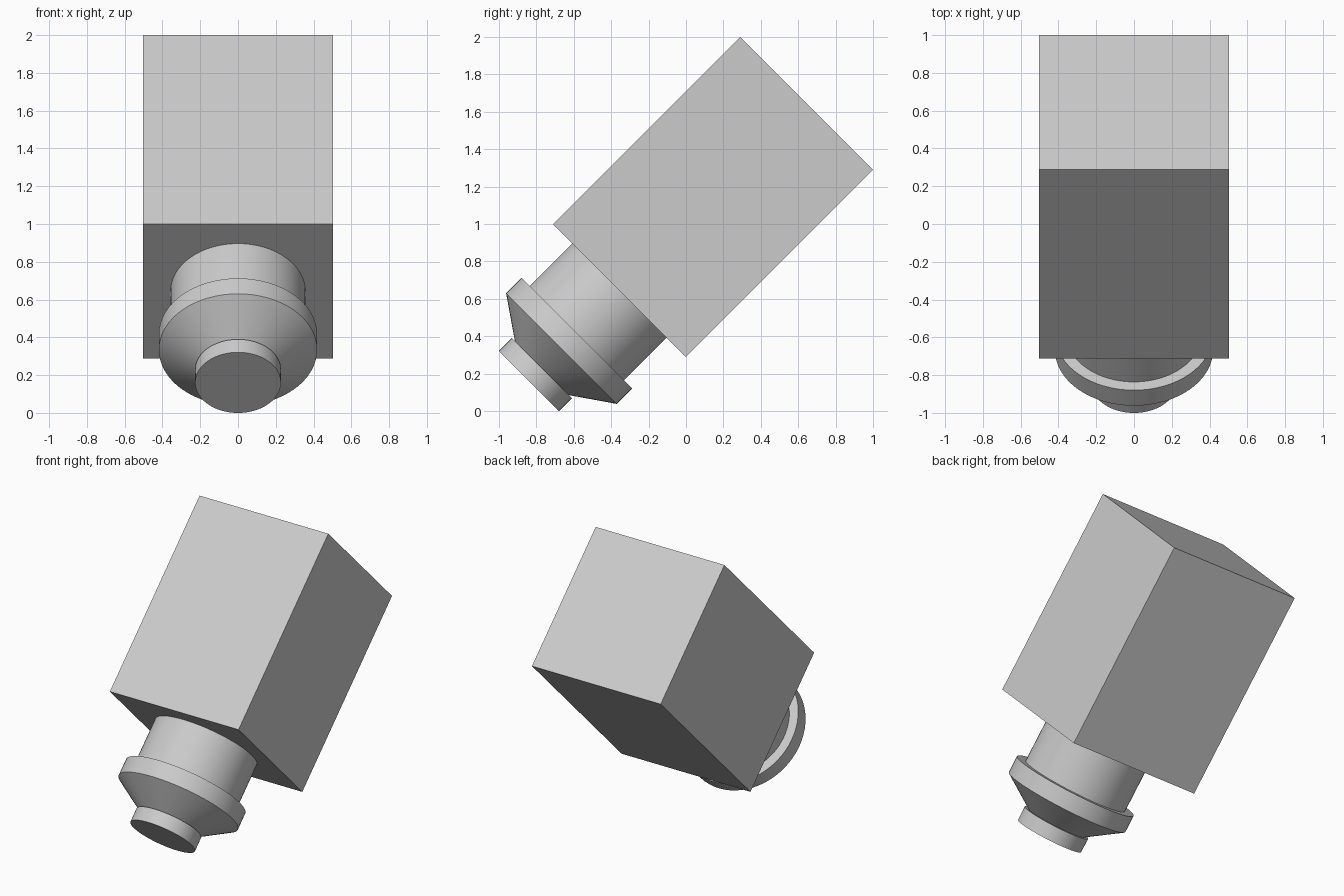
import bpy
import bmesh
from math import pi
from mathutils import Matrix

cube = bpy.data.objects.get("Cube")
if cube:
    bpy.data.objects.remove(cube, do_unlink=True)

grey = bpy.data.materials.new("light grey")
grey.use_nodes = True
colour = (0.6, 0.6, 0.6, 1)
grey.diffuse_color = colour
grey.node_tree.nodes["Principled BSDF"].inputs["Base Color"].default_value = colour

# Local z runs from the body's mounting face out through the nozzle, tilted down to the front
WIDTH, LENGTH = 1.005, 1.415
TILT = Matrix.Translation((0, -0.356, 0.644)) @ Matrix.Rotation(pi * 0.75, 4, "X")


def finish(name, bm):
    """Turn a bmesh into a tilted grey object."""
    bmesh.ops.recalc_face_normals(bm, faces=bm.faces)
    mesh = bpy.data.meshes.new(name)
    bm.to_mesh(mesh)
    bm.free()
    mesh.materials.append(grey)
    obj = bpy.data.objects.new(name, mesh)
    bpy.context.collection.objects.link(obj)
    obj.matrix_world = TILT
    return obj


def turned(name, start, end, r_start, r_end):
    """Round section between two distances along the axis."""
    bm = bmesh.new()
    bmesh.ops.create_cone(
        bm, cap_ends=True, segments=64, radius1=r_start, radius2=r_end,
        depth=end - start, matrix=Matrix.Translation((0, 0, (start + end) / 2)))
    obj = finish(name, bm)
    bpy.ops.object.select_all(action="DESELECT")
    obj.select_set(True)
    bpy.context.view_layer.objects.active = obj
    bpy.ops.object.shade_smooth_by_angle()


# Body block
bm = bmesh.new()
bmesh.ops.create_cube(bm, size=1, matrix=Matrix.Translation((0, 0, -LENGTH / 2))
                      @ Matrix.Diagonal((WIDTH, WIDTH, LENGTH, 1)))
finish("body", bm)

# Stepped nozzle
turned("neck", 0, 0.322, 0.357, 0.357)
turned("flange", 0.322, 0.438, 0.419, 0.419)
turned("taper", 0.438, 0.587, 0.419, 0.203)
turned("tip_disc", 0.587, 0.684, 0.227, 0.227)
